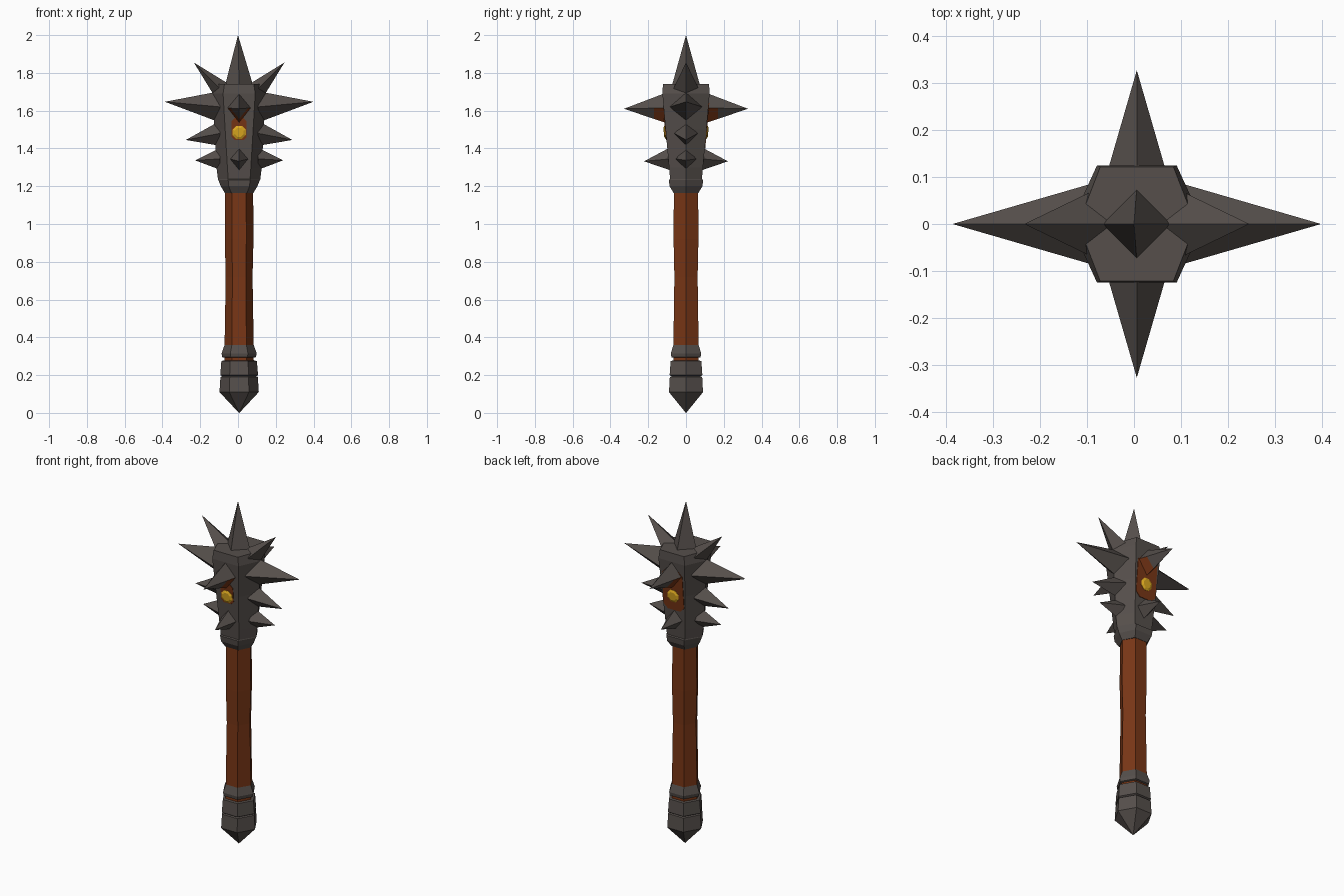
import bpy, bmesh, math
from mathutils import Vector

if "Cube" in bpy.data.objects:
    bpy.data.objects.remove(bpy.data.objects["Cube"])

CX = 0.006  # the whole weapon sits slightly off the x axis


def material(name, rgb):
    m = bpy.data.materials.new(name)
    m.diffuse_color = (*rgb, 1)
    m.use_nodes = True
    m.node_tree.nodes["Principled BSDF"].inputs["Base Color"].default_value = m.diffuse_color
    return m


IRON = material("dark iron", (0.092, 0.078, 0.071))
WOOD = material("red brown wood", (0.19, 0.037, 0.008))
GOLD = material("gold gem", (0.72, 0.40, 0.015))


def finish(name, bm, *mats):
    bmesh.ops.recalc_face_normals(bm, faces=bm.faces)
    me = bpy.data.meshes.new(name)
    bm.to_mesh(me)
    bm.free()
    for m in mats:
        me.materials.append(m)
    ob = bpy.data.objects.new(name, me)
    bpy.context.collection.objects.link(ob)
    return ob


def hex_loft(name, rings, mat):
    """Stack of six-sided rings (z, corner x, flat half width, flat y)."""
    bm = bmesh.new()
    loops = []
    for z, r, w, d in rings:
        pts = [(r, 0), (w, d), (-w, d), (-r, 0), (-w, -d), (w, -d)]
        loops.append([bm.verts.new((x + CX, y, z)) for x, y in pts])
    for a, b in zip(loops, loops[1:]):
        for i in range(6):
            j = (i + 1) % 6
            bm.faces.new((a[i], a[j], b[j], b[i]))
    bm.faces.new(loops[0])
    bm.faces.new(loops[-1])
    return finish(name, bm, mat)


def regular(*rings):
    return [(z, r, r * 0.5, r * 0.866) for z, r in rings]


def spike(name, base, tip, u, v, wood_root=False):
    """Four-sided spike with a diamond base spanned by u and v."""
    base, tip, u, v = map(Vector, (base, tip, u, v))
    off = Vector((CX, 0, 0))
    bm = bmesh.new()

    def ring(t):
        c = base.lerp(tip, t) + off
        return [bm.verts.new(c + s * (1 - t)) for s in (u, v, -u, -v)]
    a, b = ring(0), ring(0.3)
    apex = bm.verts.new(tip + off)
    bm.faces.new(a)
    for i in range(4):
        j = (i + 1) % 4
        root = bm.faces.new((a[i], a[j], b[j], b[i]))
        bm.faces.new((b[i], b[j], apex))
        # wood tone on the underside near the root
        if wood_root and root.calc_center_median().z < base.z - 0.01:
            root.material_index = 1
    return finish(name, bm, IRON, WOOD)


# Handle and pommel
hex_loft("handle", regular((0.15, 0.078), (0.36, 0.077), (0.72, 0.071),
                           (0.92, 0.076), (1.2, 0.074)), WOOD)
hex_loft("pommel", regular((0.0, 0.001), (0.11, 0.104), (0.19, 0.099),
                           (0.194, 0.09)), IRON)
hex_loft("lower_band", regular((0.194, 0.09), (0.2, 0.1), (0.275, 0.094),
                               (0.277, 0.08)), IRON)
hex_loft("upper_band", regular((0.292, 0.08), (0.295, 0.089), (0.315, 0.093),
                               (0.36, 0.077)), IRON)

# Head: tapered six-sided block with a stepped collar
hex_loft("head", [(1.165, 0.076, 0.042, 0.066), (1.2, 0.097, 0.055, 0.087),
                  (1.233, 0.11, 0.058, 0.091), (1.237, 0.112, 0.058, 0.084),
                  (1.3, 0.12, 0.062, 0.09), (1.5, 0.13, 0.074, 0.108),
                  (1.69, 0.142, 0.085, 0.125), (1.74, 0.125, 0.078, 0.122)], IRON)

# Top spike
spike("top_spike", (0, 0, 1.72), (-0.006, 0, 2.0), (0.078, 0, 0), (0, 0.078, 0))

# Side spikes: base x, base z, tip x, tip z, half height, half depth
SIDE = [("large", 0.10, 1.62, 0.393, 1.647, 0.083, 0.085),
        ("middle", 0.10, 1.48, 0.282, 1.445, 0.066, 0.062),
        ("lower", 0.10, 1.345, 0.233, 1.337, 0.058, 0.054)]
for s, side in ((1, "right"), (-1, "left")):
    for n, bx, bz, tx, tz, h, d in SIDE:
        spike(f"{n}_{side}_spike", (s * bx, 0, bz), (s * tx, 0, tz),
              (0, 0, h), (0, d, 0))
    spike(f"upper_{side}_spike", (s * 0.085, 0, 1.70), (s * 0.24, 0, 1.855),
          (s * 0.037, 0, -0.037), (0, 0.075, 0))


def face_y(z):
    return 0.108 + (z - 1.5) * 0.0895


# Front and back: spikes, wood panel and gem
for s, side, hw in ((-1, "front", 0.04), (1, "back", 0.066)):
    spike(f"large_{side}_spike", (0, s * 0.10, 1.615), (0, s * 0.328, 1.61),
          (0.066, 0, 0), (0, 0, 0.082), True)
    spike(f"lower_{side}_spike", (0, s * 0.085, 1.345), (0, s * 0.222, 1.332),
          (0.05, 0, 0), (0, 0, 0.06))
    # thin panel lying on the sloped face
    bm = bmesh.new()
    z0, z1 = (1.445, 1.56) if s < 0 else (1.4, 1.64)
    cut = hw * 0.4
    outline = [(-hw + cut, z0), (hw - cut, z0), (hw, z0 + cut), (hw, z1 - cut),
               (hw - cut, z1), (-hw + cut, z1), (-hw, z1 - cut), (-hw, z0 + cut)]
    f = bm.faces.new([bm.verts.new((x + CX, s * (face_y(z) + 0.003), z))
                      for x, z in outline])
    ext = bmesh.ops.extrude_face_region(bm, geom=[f])["geom"]
    bmesh.ops.translate(bm, vec=(0, -s * 0.005, 0),
                        verts=[e for e in ext if isinstance(e, bmesh.types.BMVert)])
    finish(f"{side}_panel", bm, WOOD)
    # eight-sided gem
    bm = bmesh.new()
    rings = []
    for r, lift in ((0.038, -0.004), (0.038, 0.005), (0.025, 0.011)):
        ring = []
        for i in range(8):
            a = math.pi / 8 + i * math.pi / 4
            z = 1.485 + r * math.sin(a)
            ring.append(bm.verts.new((CX + r * math.cos(a), s * (face_y(z) + lift), z)))
        rings.append(ring)
    for a, b in zip(rings, rings[1:]):
        for i in range(8):
            j = (i + 1) % 8
            bm.faces.new((a[i], a[j], b[j], b[i]))
    bm.faces.new(rings[0])
    bm.faces.new(rings[-1])
    finish(f"{side}_gem", bm, GOLD)
